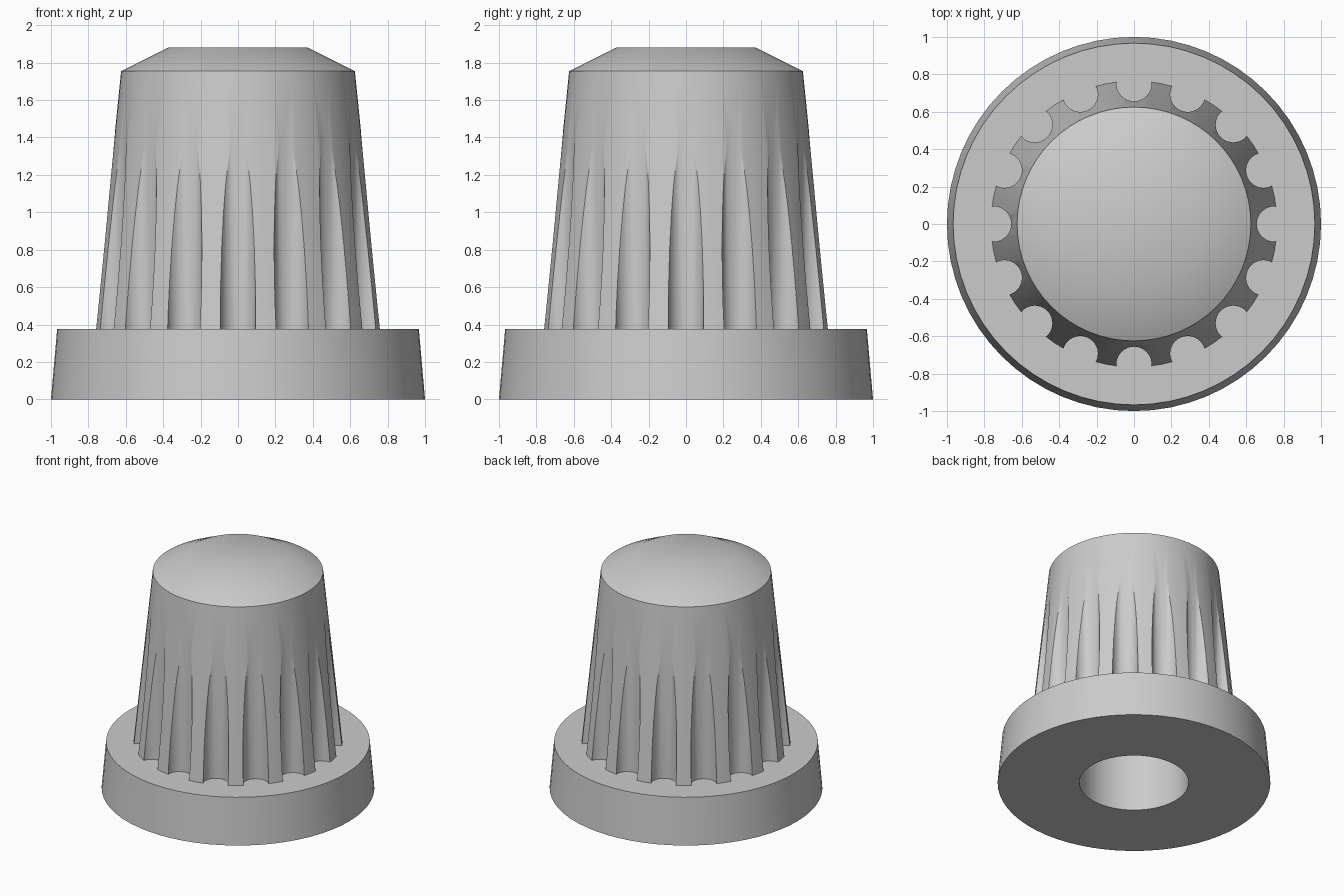
import bpy
import bmesh
import math
from mathutils import Matrix

if "Cube" in bpy.data.objects:
    bpy.data.objects.remove(bpy.data.objects["Cube"], do_unlink=True)

SIDES = 64
FLUTES = 16
SHOULDER = 0.375

grey = bpy.data.materials.new("plain grey")
grey.use_nodes = True
grey.diffuse_color = (0.6, 0.6, 0.6, 1)
grey.node_tree.nodes["Principled BSDF"].inputs["Base Color"].default_value = grey.diffuse_color


def make_object(name, bm):
    bmesh.ops.recalc_face_normals(bm, faces=bm.faces)
    mesh = bpy.data.meshes.new(name)
    bm.to_mesh(mesh)
    bm.free()
    mesh.materials.append(grey)
    obj = bpy.data.objects.new(name, mesh)
    bpy.context.collection.objects.link(obj)
    return obj


def lathe(name, profile):
    """Turn (radius, height) points about z and cap both ends."""
    bm = bmesh.new()
    rings = []
    for radius, z in profile:
        angles = [math.tau * i / SIDES for i in range(SIDES)]
        rings.append([bm.verts.new((radius * math.cos(a), radius * math.sin(a), z))
                      for a in angles])
    for low, high in zip(rings, rings[1:]):
        for i in range(SIDES):
            j = (i + 1) % SIDES
            bm.faces.new((low[i], low[j], high[j], high[i]))
    bm.faces.new(rings[0])
    bm.faces.new(rings[-1])
    return make_object(name, bm)


# Knob: blind bore, flared base, tapered grip and bevelled crown
knob = lathe("fluted_knob", [
    (0.40, 1.2), (0.40, 0), (1.0, 0), (0.967, SHOULDER),
    (0.765, SHOULDER), (0.625, 1.755), (0.375, 1.88),
])

# Upright round cutters that fade out as the grip tapers inward
bm = bmesh.new()
top = 1.65
for i in range(FLUTES):
    place = Matrix.Rotation(math.tau * i / FLUTES, 4, "Z") @ Matrix.Translation(
        (0.75, 0, (SHOULDER + top) / 2))
    bmesh.ops.create_cone(bm, cap_ends=True, segments=32, radius1=0.094,
                          radius2=0.094, depth=top - SHOULDER, matrix=place)
cutter = make_object("flute_cutter", bm)
cutter.hide_render = True

cut = knob.modifiers.new("flutes", "BOOLEAN")
cut.operation = "DIFFERENCE"
cut.solver = "EXACT"
cut.object = cutter
bpy.ops.object.select_all(action="DESELECT")
bpy.context.view_layer.objects.active = knob
knob.select_set(True)
bpy.ops.object.modifier_apply(modifier=cut.name)
bpy.data.objects.remove(cutter, do_unlink=True)

# Smooth walls with crisp rims
bpy.ops.object.shade_smooth_by_angle(angle=math.radians(30))
